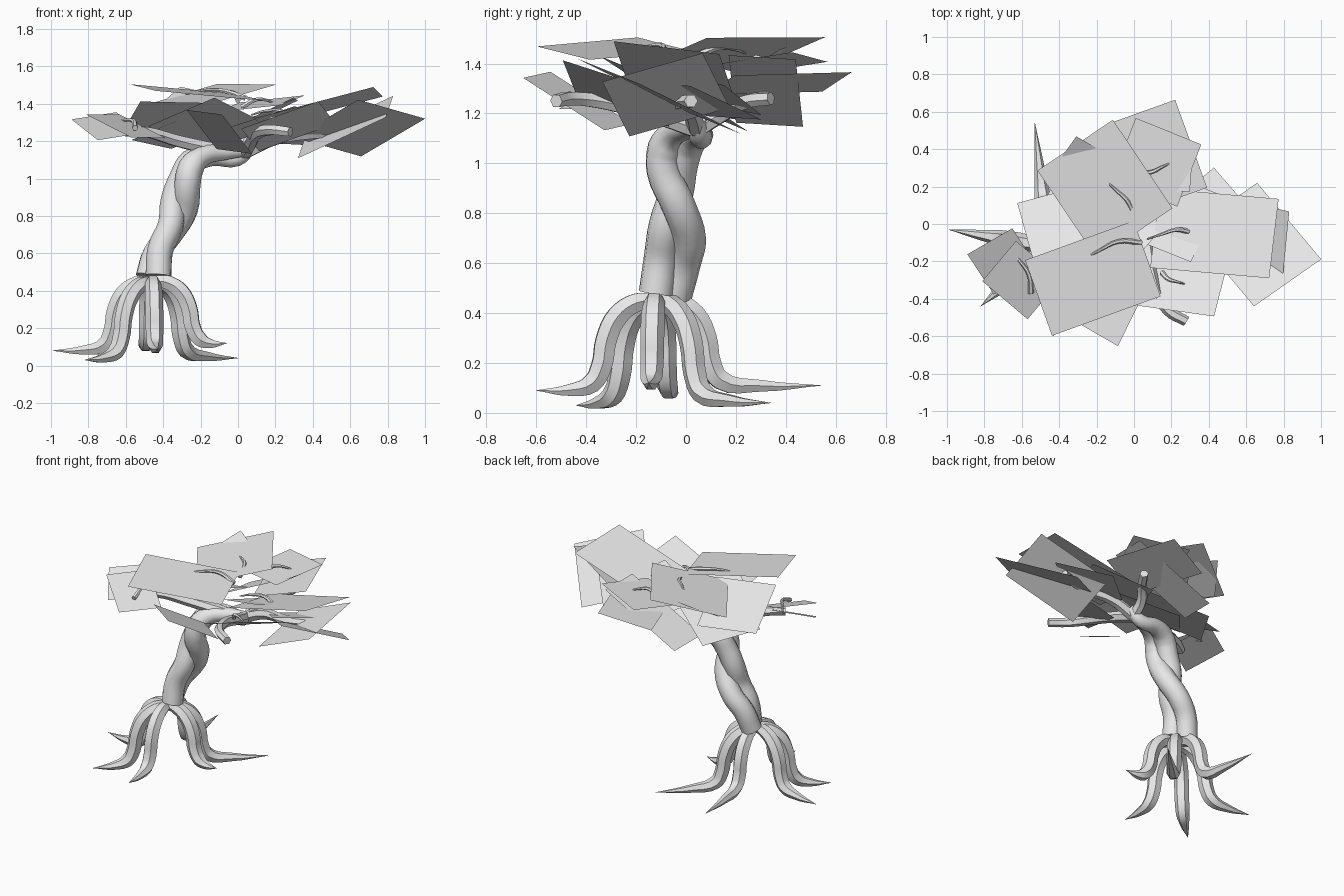
import bpy
import math
from mathutils import Vector

default_cube = bpy.data.objects.get("Cube")
if default_cube:
    bpy.data.objects.remove(default_cube, do_unlink=True)

# The single flat colour
GREY = (0.8, 0.8, 0.8, 1.0)
grey = bpy.data.materials.new("plain_grey")
grey.use_nodes = True
grey.diffuse_color = GREY
grey.node_tree.nodes["Principled BSDF"].inputs["Base Color"].default_value = GREY


def tube(name, points, radii, sides=6, steps=4, smooth_angle=30):
    """Sweep a round section along a smooth path and turn it into a mesh."""
    curve = bpy.data.curves.new(name, "CURVE")
    curve.dimensions = "3D"
    curve.bevel_depth = 1.0
    curve.bevel_resolution = (sides - 4) // 2
    curve.resolution_u = steps
    curve.use_fill_caps = True
    spline = curve.splines.new("BEZIER")
    spline.bezier_points.add(len(points) - 1)
    for knot, point, radius in zip(spline.bezier_points, points, radii):
        knot.co = point
        knot.radius = radius
        knot.handle_left_type = knot.handle_right_type = "AUTO"
    curve.materials.append(grey)
    obj = bpy.data.objects.new(name, curve)
    bpy.context.collection.objects.link(obj)
    bpy.ops.object.select_all(action="DESELECT")
    obj.select_set(True)
    bpy.context.view_layer.objects.active = obj
    bpy.ops.object.convert(target="MESH")
    bpy.ops.object.shade_smooth_by_angle(angle=math.radians(smooth_angle))


def taper(count, start, end):
    """Evenly changing radii from start to end."""
    return [start + (end - start) * i / (count - 1) for i in range(count)]


# Stilt roots: a fixed arch (distance from hub, height), then a tail drawn out to each tip
ROOT_HUB = Vector((-.46, -.12, 0))
ROOT_ARCH = [(0, .45), (.08, .44), (.155, .385), (.2, .29), (.22, .18), (.26, .11)]
ROOT_RADII = [.03, .043, .048, .048, .047, .044, .027, .001]
ROOT_TIPS = {
    "right": (-.99, -.03, .08),
    "back": (-.53, .54, .11),
    "front_right": (-.82, -.44, .03),
    "back_left": (0, .34, .04),
    "left": (-.06, -.15, .12),
    "front": (-.43, -.6, .09),
}
for side, (tip_x, tip_y, tip_z) in ROOT_TIPS.items():
    reach = Vector((tip_x, tip_y, 0)) - ROOT_HUB
    path = [ROOT_HUB + reach.normalized() * out + Vector((0, 0, height))
            for out, height in ROOT_ARCH]
    tip = ROOT_HUB + reach + Vector((0, 0, .08))
    path.append(path[-1].lerp(tip, .4) - Vector((0, 0, .015)))
    path.append(tip)
    for step, point in enumerate(path):
        point.z += (tip_z - .08) * step / (len(path) - 1)
    tube("root_" + side, path, ROOT_RADII)

# Trunk: two stems twisted around each other, bending over at the top
front_stem = [(-.425, -.12, .48), (-.415, -.1, .62), (-.36, -.08, .75), (-.345, -.04, .88),
              (-.3, -.02, 1), (-.245, .01, 1.09), (-.14, .05, 1.12), (0, .06, 1.11),
              (.08, .05, 1.18)]
back_stem = [(-.48, -.045, .47), (-.44, -.01, .6), (-.365, .01, .7), (-.285, -.03, .83),
             (-.27, -.09, .97), (-.25, -.085, 1.06), (-.19, -.05, 1.12), (-.08, 0, 1.14),
             (.06, .03, 1.15)]
for name, stem in (("trunk_front_stem", front_stem), ("trunk_back_stem", back_stem)):
    radii = [.07] * 6 + [.055, .045, .03]
    tube(name, stem, radii, sides=10, smooth_angle=50)

# Boughs leaving the top of the trunk
BOUGHS = {
    "front": [(.04, .03, 1.14), (.07, -.12, 1.19), (.1, -.3, 1.24), (.18, -.46, 1.26), (.28, -.52, 1.25)],
    "left": [(.04, .04, 1.14), (.2, .02, 1.21), (.4, -.03, 1.24), (.6, .02, 1.25)],
    "right": [(-.1, 0, 1.15), (-.32, -.08, 1.2), (-.5, -.18, 1.25), (-.6, -.25, 1.25)],
    "back": [(.04, .05, 1.14), (.06, .15, 1.2), (.14, .25, 1.25), (.2, .34, 1.26)],
}
for side, path in BOUGHS.items():
    tube("bough_" + side, path, taper(len(path), .038, .028))

# Thin arched twigs breaking through the leaves: start, end and crest height
TWIGS = [((0, .02), (-.16, .24), 1.46), ((.04, -.1), (-.28, -.19), 1.47),
         ((.32, -.05), (.07, -.08), 1.36), ((.02, .28), (.2, .33), 1.42),
         ((-.55, -.37), (-.67, -.12), 1.31), ((.15, -.26), (.27, -.32), 1.32)]
for number, (start, end, crest) in enumerate(TWIGS):
    a, b = Vector((*start, crest)), Vector((*end, crest))
    bow = (b - a).cross(Vector((0, 0, 1))) * .12
    drop = Vector((0, 0, .04))
    path = [a - drop, a.lerp(b, .35) + bow, a.lerp(b, .7) + bow / 2, b - drop / 2]
    tube("twig_%d" % number, path, taper(len(path), .016, .004))

# Leaf sheets: centre x, y, z, turn in degrees, length, width, rise along x, rise along y
LEAVES = [
    (-.22, -.29, 1.46, 20, .62, .43, -.11, .05),
    (.43, -.05, 1.38, -5, .66, .43, .25, -.15),
    (.65, -.11, 1.27, -50, .57, .45, .04, -.46),
    (.575, -.08, 1.275, -13, .53, .42, .52, .235),
    (-.155, .185, 1.445, -56, .57, .5, .2, .14),
    (.14, .37, 1.32, -70, .5, .36, .2, .1),
    (.03, .32, 1.29, -3, .62, .27, .48, -.1),
    (.12, .33, 1.4, -22, .38, .36, .15, .1),
    (-.7, -.2, 1.28, 30, .28, .28, -.1, .45),
    (-.6, -.3, 1.28, -40, .34, .28, -.3, .25),
    (-.38, -.02, 1.32, 15, .4, .42, .1, -.45),
    (-.3, .32, 1.41, -30, .19, .28, .1, .55),
    (-.1, -.435, 1.25, -30, .22, .42, -.39, -.45),
    (.27, -.28, 1.28, -8, .44, .4, .3, -.4),
    (.42, .05, 1.25, 40, .34, .4, .2, -.3),
    (-.15, -.05, 1.28, 50, .5, .45, .1, -.5),
    (.2, .05, 1.29, 65, .4, .42, .2, -.3),
    (-.28, .05, 1.26, -30, .45, .4, .25, -.3),
]
for number, (x, y, z, turn, length, width, rise_x, rise_y) in enumerate(LEAVES):
    heading = Vector((math.cos(math.radians(turn)), math.sin(math.radians(turn)), 0))
    normal = Vector((-rise_x, -rise_y, 1)).normalized()
    heading.z = rise_x * heading.x + rise_y * heading.y
    along = heading.normalized() * length / 2
    across = normal.cross(along).normalized() * width / 2
    centre = Vector((x, y, z))
    corners = [centre + along * u + across * v for u, v in ((-1, -1), (1, -1), (1, 1), (-1, 1))]
    mesh = bpy.data.meshes.new("leaf_sheet_%d" % number)
    mesh.from_pydata(corners, [], [(0, 1, 2, 3)])
    mesh.materials.append(grey)
    leaf = bpy.data.objects.new(mesh.name, mesh)
    bpy.context.collection.objects.link(leaf)
